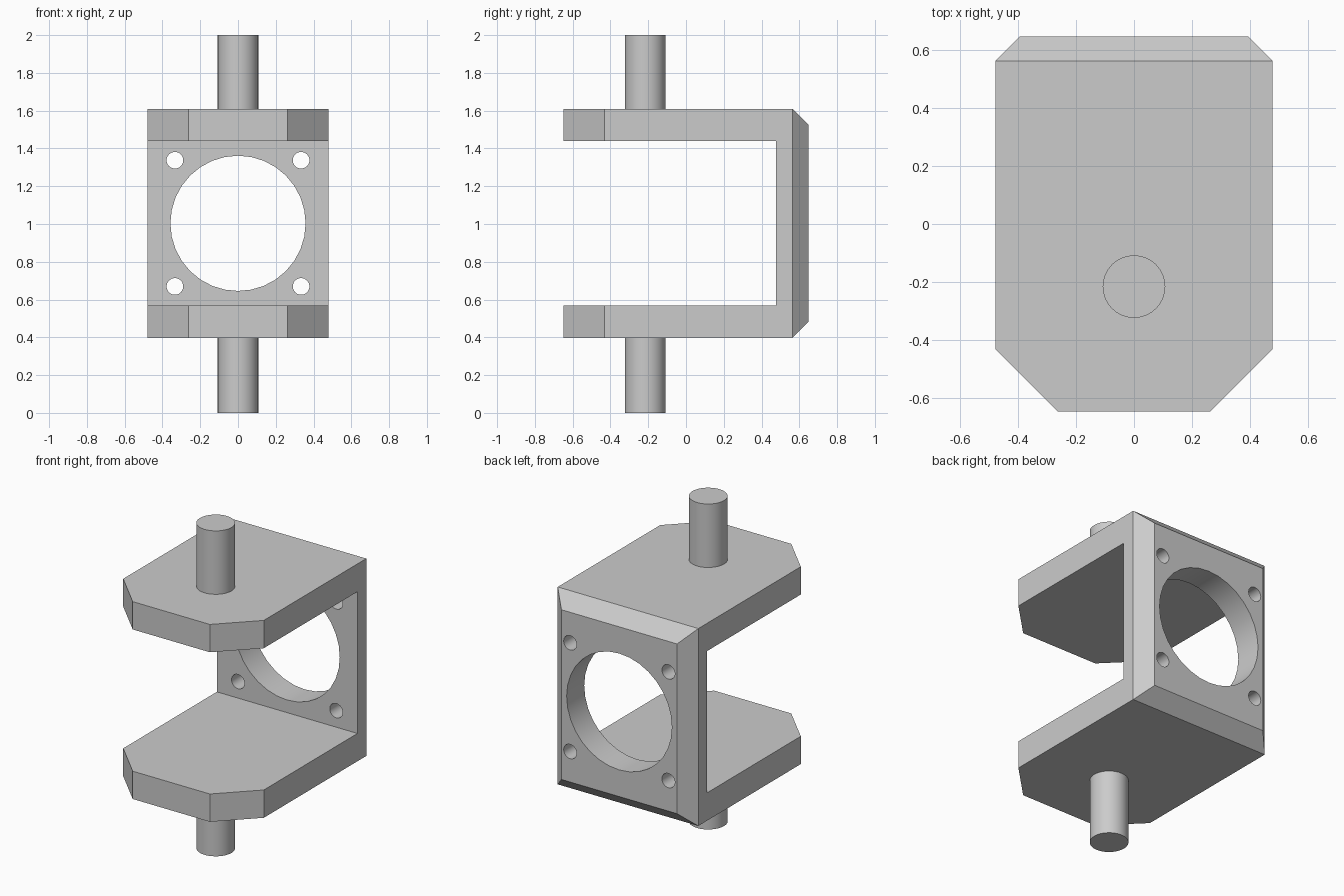
import bpy
import bmesh
from math import pi, radians
from mathutils import Vector

cube = bpy.data.objects.get("Cube")
if cube:
    bpy.data.objects.remove(cube, do_unlink=True)

WIDTH, DEPTH = 0.478, 0.648      # half sizes of the bracket
BOTTOM, TOP = 0.397, 1.61
THICK = 0.171
MID = (BOTTOM + TOP) / 2
FRONT_CUT, BACK_CUT = 0.216, 0.085
PIN_Y, PIN_R = -0.216, 0.108

grey = bpy.data.materials.new("plain grey")
grey.use_nodes = True
grey.diffuse_color = (0.6, 0.6, 0.6, 1)
grey.node_tree.nodes["Principled BSDF"].inputs["Base Color"].default_value = (0.6, 0.6, 0.6, 1)


def smooth(obj):
    bpy.ops.object.select_all(action='DESELECT')
    obj.select_set(True)
    bpy.context.view_layer.objects.active = obj
    bpy.ops.object.shade_smooth_by_angle(angle=radians(30))


def cylinder(name, radius, length, location, along_y=False):
    bpy.ops.mesh.primitive_cylinder_add(
        vertices=32, radius=radius, depth=length, location=location,
        rotation=(pi / 2 if along_y else 0, 0, 0))
    obj = bpy.context.object
    obj.name = name
    return obj


def subtract(target, cutter):
    cutter.hide_render = True
    mod = target.modifiers.new("cut", 'BOOLEAN')
    mod.operation = 'DIFFERENCE'
    mod.solver = 'EXACT'
    mod.object = cutter
    bpy.context.view_layer.objects.active = target
    bpy.ops.object.modifier_apply(modifier=mod.name)
    bpy.data.objects.remove(cutter, do_unlink=True)


# Block with an eight-sided outline
bm = bmesh.new()
half = [(WIDTH - FRONT_CUT, -DEPTH), (WIDTH, -DEPTH + FRONT_CUT),
        (WIDTH, DEPTH - BACK_CUT), (WIDTH - BACK_CUT, DEPTH)]
outline = half + [(-x, y) for x, y in reversed(half)]
face = bm.faces.new([bm.verts.new((x, y, BOTTOM)) for x, y in outline])
grown = bmesh.ops.extrude_face_region(bm, geom=[face])
bmesh.ops.translate(bm, vec=(0, 0, TOP - BOTTOM),
                    verts=[v for v in grown["geom"] if isinstance(v, bmesh.types.BMVert)])

# Chamfers on the upper and lower back edges
for z, side in ((TOP, 1), (BOTTOM, -1)):
    cut = bmesh.ops.bisect_plane(
        bm, geom=bm.verts[:] + bm.edges[:] + bm.faces[:], dist=1e-5,
        plane_co=Vector((0, DEPTH - BACK_CUT, z)),
        plane_no=Vector((0, 1, side)), clear_outer=True)
    bmesh.ops.holes_fill(bm, edges=[e for e in bm.edges if e.is_boundary], sides=0)
bmesh.ops.recalc_face_normals(bm, faces=bm.faces[:])
mesh = bpy.data.meshes.new("bracket")
bm.to_mesh(mesh)
bm.free()
bracket = bpy.data.objects.new("bracket", mesh)
bpy.context.collection.objects.link(bracket)

# Open slot between the two arms
slot_back = DEPTH - THICK
slot_front = -1
bpy.ops.mesh.primitive_cube_add(size=1, location=(0, (slot_front + slot_back) / 2, MID))
slot = bpy.context.object
slot.name = "slot_cutter"
slot.scale = (2, slot_back - slot_front, TOP - BOTTOM - 2 * THICK)
subtract(bracket, slot)

# Large opening and four screw holes through the back plate
subtract(bracket, cylinder("opening_cutter", 0.358, 0.5, (0, 0.6, MID), True))
for sx in (-1, 1):
    for sz in (-1, 1):
        place = (sx * 0.334, 0.6, MID + sz * 0.334)
        subtract(bracket, cylinder("screw_hole_cutter", 0.044, 0.5, place, True))
bracket.data.materials.clear()
bracket.data.materials.append(grey)
smooth(bracket)

# Pivot pins, seated in the arms
for name, low, high in (("lower_pin", 0, BOTTOM + 0.1), ("upper_pin", TOP - 0.1, 2)):
    pin = cylinder(name, PIN_R, high - low, (0, PIN_Y, (low + high) / 2))
    pin.data.materials.append(grey)
    smooth(pin)
